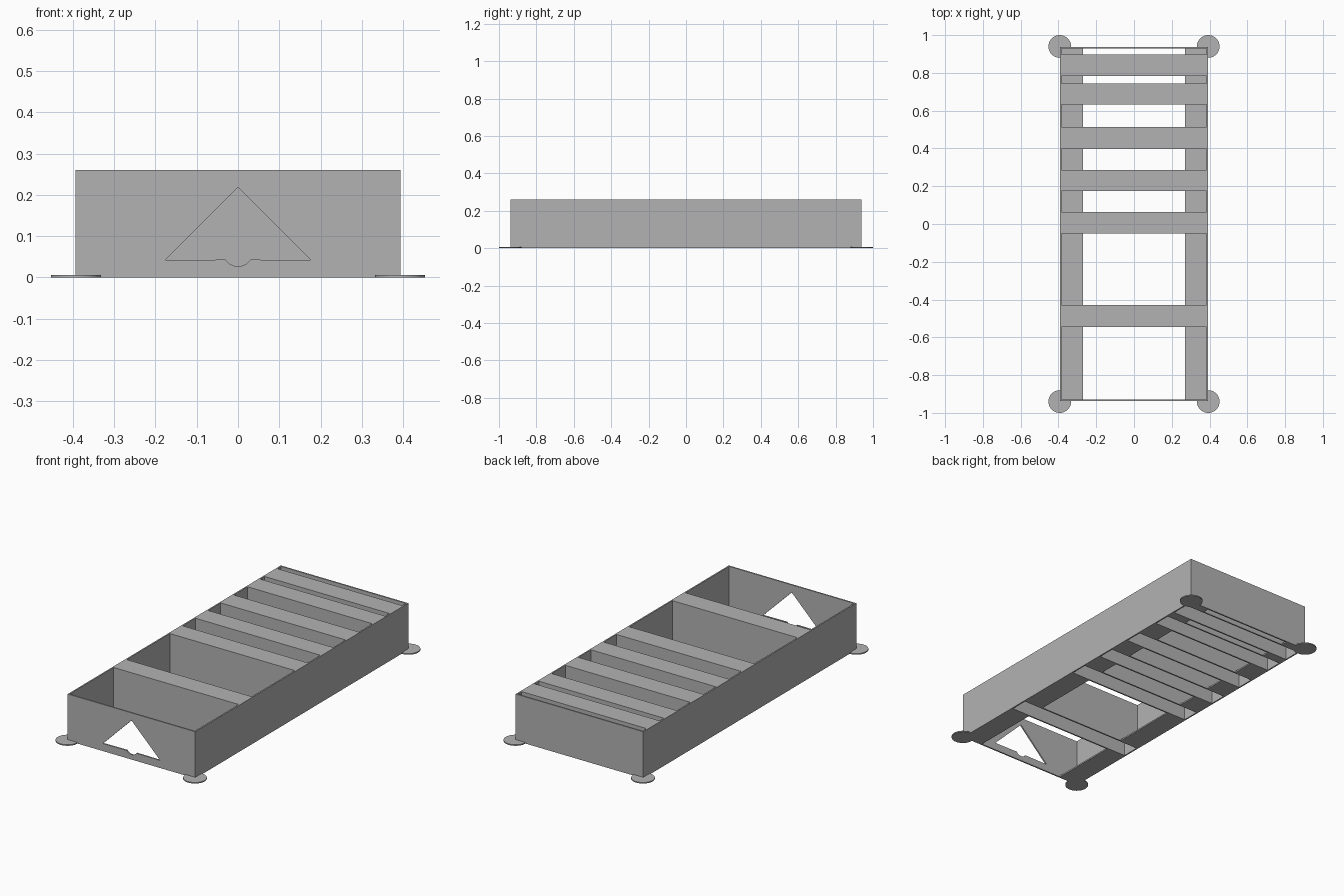
import bpy, bmesh, math
from mathutils import Vector

if "Cube" in bpy.data.objects:
    bpy.data.objects.remove(bpy.data.objects["Cube"])

HX, HY, H = 0.393, 0.938, 0.26      # half width, half length, height
T = 0.008                           # wall thickness
LEDGE = 0.27                        # inner edge of the side ledges
# Open bays along y; the gaps between them become hollow crossbars
BAYS = [(-HY + T, -0.545), (-0.43, -0.05), (0.063, 0.174), (0.287, 0.397),
        (0.513, 0.633), (0.745, 0.783), (0.897, HY - T)]

grey = bpy.data.materials.new("plain grey")
grey.use_nodes = True
colour = (0.45, 0.45, 0.45, 1)
grey.diffuse_color = colour
grey.node_tree.nodes["Principled BSDF"].inputs["Base Color"].default_value = colour


def prism(bm, profile, y0, y1):
    """Extrude an x-z outline along y."""
    face = bm.faces.new([bm.verts.new((x, y0, z)) for x, z in profile])
    out = bmesh.ops.extrude_face_region(bm, geom=[face])
    verts = [v for v in out["geom"] if isinstance(v, bmesh.types.BMVert)]
    bmesh.ops.translate(bm, verts=verts, vec=Vector((0, y1 - y0, 0)))


def rect(x, z0, z1):
    return [(-x, z0), (x, z0), (x, z1), (-x, z1)]


def make(name, bm):
    bmesh.ops.recalc_face_normals(bm, faces=bm.faces)
    mesh = bpy.data.meshes.new(name)
    bm.to_mesh(mesh)
    bm.free()
    mesh.materials.append(grey)
    ob = bpy.data.objects.new(name, mesh)
    bpy.context.collection.objects.link(ob)
    return ob


# Solid block to be hollowed out
bm = bmesh.new()
prism(bm, rect(HX, 0, H), -HY, HY)
body = make("tray_body", bm)

# Bays: wide above, narrower through the floor so ledges remain
inner = HX - T
bay_outline = [(-LEDGE, -0.1), (LEDGE, -0.1), (LEDGE, T), (inner, T),
               (inner, H + 0.1), (-inner, H + 0.1), (-inner, T), (-LEDGE, T)]
bm = bmesh.new()
for y0, y1 in BAYS:
    prism(bm, bay_outline, y0, y1)
bays = make("bay_cutter", bm)

# Crossbars are hollow and open underneath
bm = bmesh.new()
for (_, y0), (y1, _) in zip(BAYS, BAYS[1:]):
    prism(bm, rect(inner, -0.1, H - T), y0 + T, y1 - T)
hollows = make("crossbar_hollow_cutter", bm)

# Triangular window with a round notch in the front wall
bm = bmesh.new()
half = math.asin(0.03 / 0.036)
notch = [(0.036 * math.sin(a), 0.063 - 0.036 * math.cos(a))
         for a in (half * (i / 6 - 1) for i in range(13))]
prism(bm, [(-0.177, 0.042)] + notch + [(0.177, 0.042), (0, 0.218)],
      -HY - 0.05, -HY + 0.05)
window = make("window_cutter", bm)

# Cut the body and drop the cutters
cutters = [bays, hollows, window]
for cutter in cutters:
    cutter.hide_render = True
    mod = body.modifiers.new(cutter.name, "BOOLEAN")
    mod.operation = "DIFFERENCE"
    mod.solver = "EXACT"
    mod.object = cutter
bpy.context.view_layer.update()
result = bpy.data.meshes.new_from_object(
    body.evaluated_get(bpy.context.evaluated_depsgraph_get()))
body.modifiers.clear()
body.data = result
for cutter in cutters:
    bpy.data.objects.remove(cutter)

# Thin round corner pads
for sx, side in ((-1, "right"), (1, "left")):
    for sy, end in ((-1, "front"), (1, "back")):
        bpy.ops.mesh.primitive_cylinder_add(
            vertices=48, radius=0.06, depth=0.006,
            location=(sx * HX, sy * 0.94, 0.003))
        pad = bpy.context.object
        pad.name = f"{end}_{side}_pad"
        pad.data.materials.append(grey)
        bpy.ops.object.shade_smooth_by_angle()
